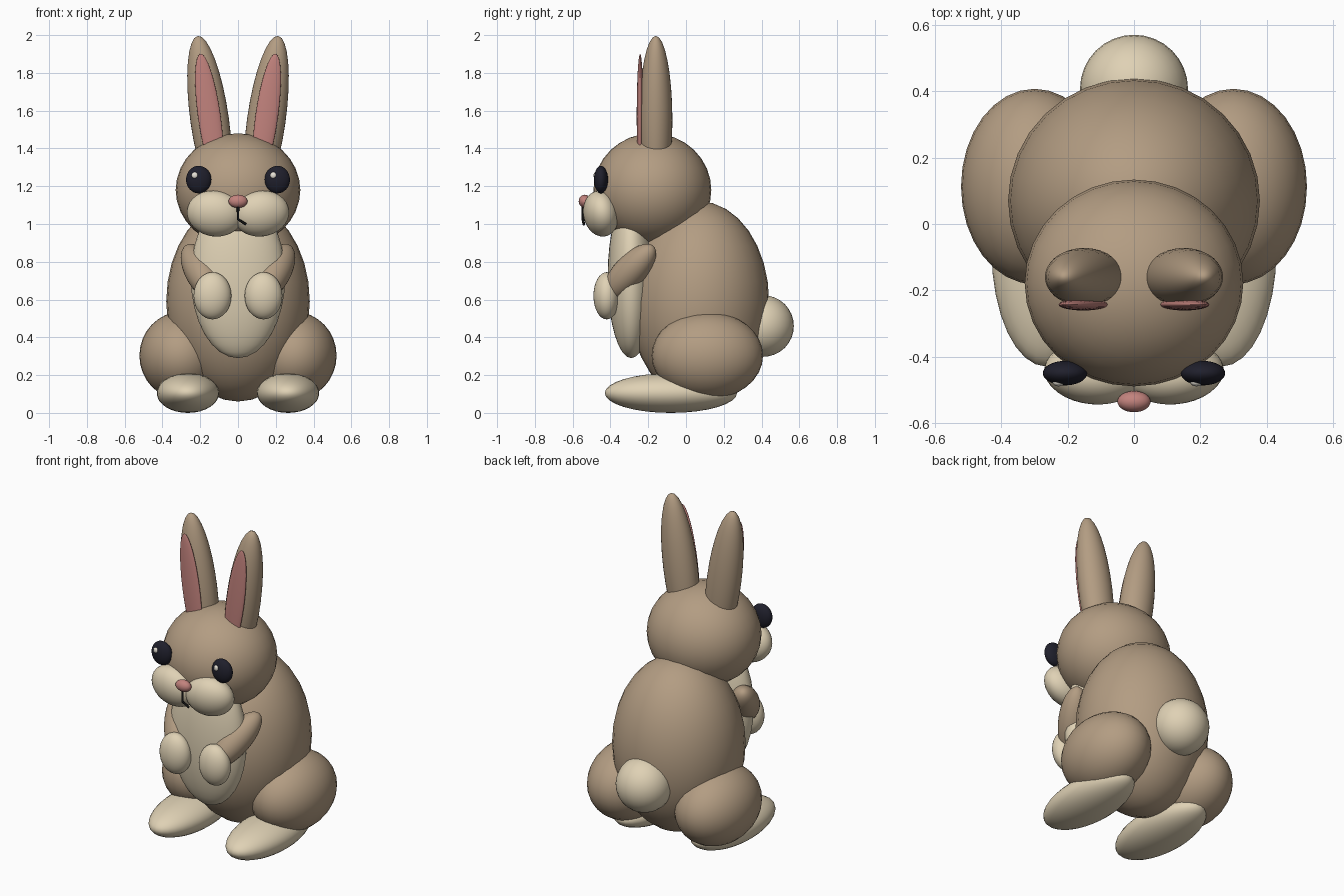
import bpy
import math
from mathutils import Vector, Euler

if "Cube" in bpy.data.objects:
    bpy.data.objects.remove(bpy.data.objects["Cube"])


def make_material(name, rgb):
    mat = bpy.data.materials.new(name)
    mat.diffuse_color = (*rgb, 1.0)
    mat.use_nodes = True
    mat.node_tree.nodes["Principled BSDF"].inputs["Base Color"].default_value = mat.diffuse_color
    return mat


FUR = make_material("brown_fur", (0.45, 0.335, 0.225))
CREAM = make_material("cream_fur", (0.74, 0.64, 0.46))
PINK = make_material("pink_skin", (0.54, 0.225, 0.205))
DARK = make_material("dark_eye", (0.014, 0.014, 0.025))
BLACK = make_material("black_mouth", (0.006, 0.006, 0.006))
GLINT = make_material("eye_glint", (0.8, 0.76, 0.68))


def ellipsoid(name, center, radii, mat, rot=(0, 0, 0), segments=32, rings=16):
    """Smooth ellipsoid; rot is in degrees."""
    bpy.ops.mesh.primitive_uv_sphere_add(segments=segments, ring_count=rings,
                                         radius=1, location=center)
    ob = bpy.context.object
    ob.name = name
    ob.scale = radii
    ob.rotation_euler = Euler([math.radians(a) for a in rot])
    ob.data.materials.append(mat)
    bpy.ops.object.shade_smooth()
    return ob


def pair(name, center, radii, mat, rot=(0, 0, 0), **kw):
    """Mirrored left and right ellipsoids."""
    result = []
    for side, label in ((-1, "left"), (1, "right")):
        x, y, z = center
        ob = ellipsoid(f"{label}_{name}", (side * x, y, z), radii, mat,
                       (rot[0], side * rot[1], side * rot[2]), **kw)
        result.append((side, ob))
    return result


# Trunk
ellipsoid("body", (0, 0.07, 0.59), (0.38, 0.37, 0.53), FUR)
ellipsoid("belly", (0, -0.29, 0.72), (0.25, 0.125, 0.43), CREAM)
ellipsoid("tail", (0, 0.408, 0.46), (0.163, 0.163, 0.163), CREAM)
ellipsoid("head", (0, -0.178, 1.18), (0.33, 0.312, 0.3), FUR)

# Legs
pair("thigh", (0.30, 0.113, 0.303), (0.222, 0.295, 0.232), FUR)
pair("foot", (0.265, -0.08, 0.105), (0.165, 0.35, 0.105), CREAM)

# Arms slope from the shoulders to the paws
for side, arm in pair("arm", (0.195, -0.30, 0.745), (0.085, 0.085, 0.2), FUR):
    axis = Vector((side * 0.37, 0.63, 0.68))
    arm.rotation_euler = axis.to_track_quat('Z', 'Y').to_euler()
pair("paw", (0.135, -0.42, 0.62), (0.1, 0.07, 0.125), CREAM)

# Ears with pink insides
pair("ear", (0.15, -0.16, 1.55), (0.102, 0.088, 0.45), FUR, (0, 8, 0))
pair("inner_ear", (0.152, -0.243, 1.57), (0.06, 0.018, 0.335), PINK, (0, 8, 0))

# Face
pair("cheek", (0.122, -0.45, 1.055), (0.15, 0.093, 0.122), CREAM, (12, -8, 5))
pair("eye", (0.208, -0.45, 1.235), (0.067, 0.037, 0.073), DARK)
for side, label in ((-1, "left"), (1, "right")):
    ellipsoid(f"{label}_eye_glint", (side * 0.208 - 0.02, -0.478, 1.257),
              (0.018, 0.012, 0.018), GLINT, segments=16, rings=8)
ellipsoid("nose", (0, -0.536, 1.12), (0.05, 0.032, 0.035), PINK)

# Mouth line below the nose, hooking to one side
curve = bpy.data.curves.new("mouth", 'CURVE')
curve.dimensions = '3D'
curve.bevel_depth = 0.007
curve.bevel_resolution = 2
curve.use_fill_caps = True
path = [(0, -0.545, 1.10), (0, -0.546, 1.025), (0.042, -0.541, 0.998)]
spline = curve.splines.new('POLY')
spline.points.add(len(path) - 1)
for point, co in zip(spline.points, path):
    point.co = (*co, 1)
curve.materials.append(BLACK)
mouth = bpy.data.objects.new("mouth", curve)
bpy.context.collection.objects.link(mouth)
